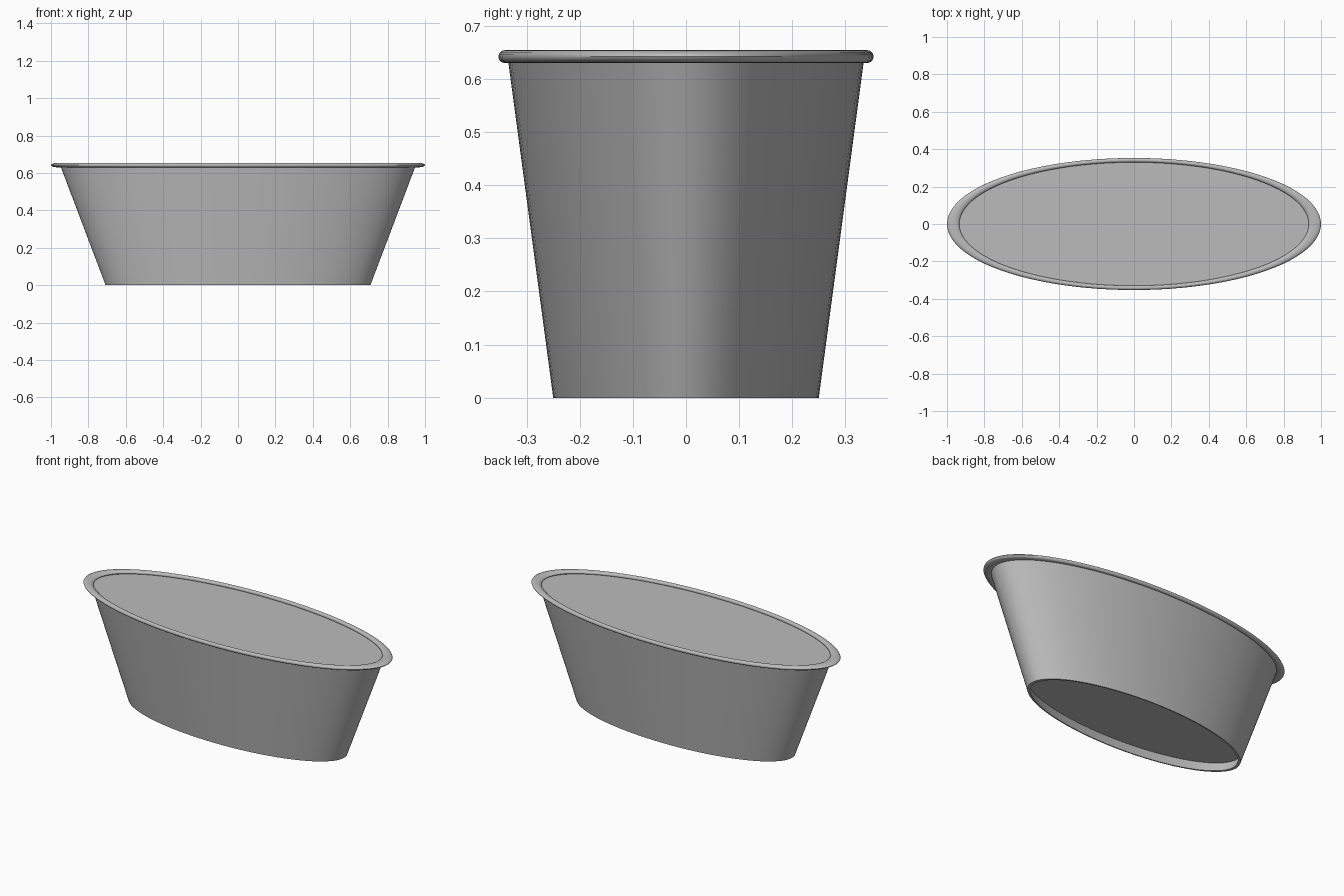
import bpy, math

SEGMENTS = 96
DEPTH = 0.353  # width-to-depth ratio of the oval

cube = bpy.data.objects.get("Cube")
if cube:
    bpy.data.objects.remove(cube, do_unlink=True)

grey = bpy.data.materials.new("plain grey")
grey.use_nodes = True
colour = (0.5, 0.5, 0.5, 1)
grey.diffuse_color = colour
grey.node_tree.nodes["Principled BSDF"].inputs["Base Color"].default_value = colour


def oval_lathe(name, profile, closed=False):
    """Revolve (radius, height) points into an oval; open profiles get end caps."""
    verts = [(r * math.cos(a), r * DEPTH * math.sin(a), z)
             for r, z in profile
             for a in (2 * math.pi * i / SEGMENTS for i in range(SEGMENTS))]
    n = len(profile)
    faces = []
    for j in range(n if closed else n - 1):
        low, high = j * SEGMENTS, (j + 1) % n * SEGMENTS
        for i in range(SEGMENTS):
            k = (i + 1) % SEGMENTS
            faces.append((low + i, low + k, high + k, high + i))
    if not closed:
        faces.append(tuple(reversed(range(SEGMENTS))))
        faces.append(tuple(range((n - 1) * SEGMENTS, n * SEGMENTS)))
    mesh = bpy.data.meshes.new(name)
    mesh.from_pydata(verts, [], faces)
    mesh.materials.append(grey)
    obj = bpy.data.objects.new(name, mesh)
    bpy.context.collection.objects.link(obj)
    bpy.ops.object.select_all(action="DESELECT")
    obj.select_set(True)
    bpy.context.view_layer.objects.active = obj
    bpy.ops.object.shade_smooth_by_angle(angle=math.radians(35))
    return obj


# Tapered tub: recessed base, foot edge, outer wall, flat top surface
oval_lathe("tub_body", [(0.71, 0.055), (0.69, 0), (0.708, 0), (0.949, 0.636)])

# Rolled rim around the top
rim = [(0.967 + 0.033 * math.cos(t), 0.642 + 0.012 * math.sin(t))
       for t in (2 * math.pi * i / 16 for i in range(16))]
oval_lathe("rolled_rim", rim, closed=True)
